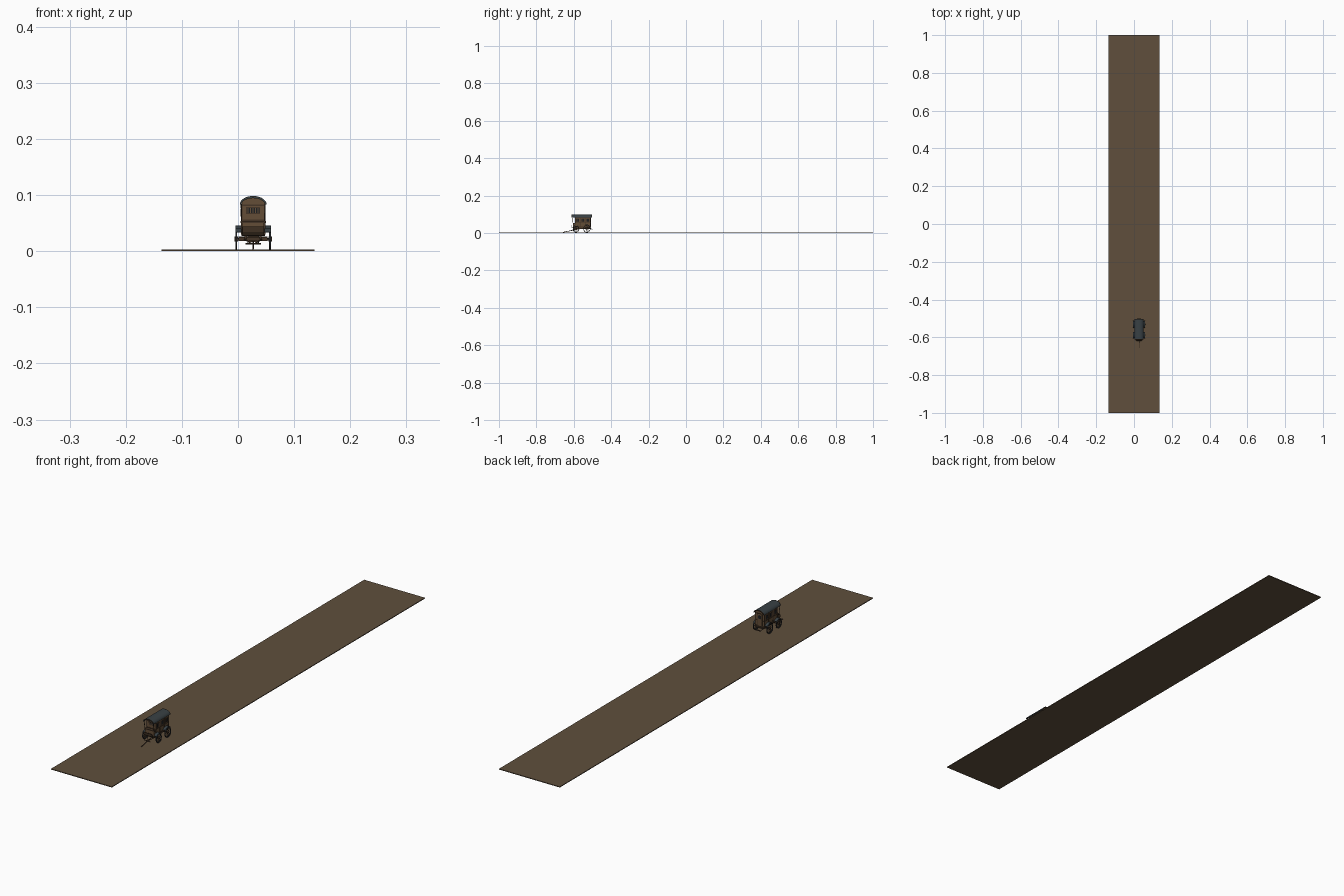
import bpy, bmesh, math
from mathutils import Vector

if "Cube" in bpy.data.objects:
    bpy.data.objects.remove(bpy.data.objects["Cube"])

CX = 0.027  # wagon centre line


def mat(name, rgb):
    m = bpy.data.materials.new(name)
    m.diffuse_color = (*rgb, 1)
    m.use_nodes = True
    m.node_tree.nodes["Principled BSDF"].inputs["Base Color"].default_value = m.diffuse_color
    return m


EARTH = mat("earth brown", (0.115, 0.078, 0.046))
WOOD = mat("wagon wood", (0.125, 0.075, 0.038))
DARK = mat("dark wood", (0.060, 0.036, 0.020))
SLATE = mat("slate roof", (0.040, 0.052, 0.058))
IRON = mat("dark iron", (0.022, 0.025, 0.028))
GLASS = mat("window dark", (0.012, 0.013, 0.015))


def finish(bm, name, m, smooth=False):
    bmesh.ops.recalc_face_normals(bm, faces=bm.faces)
    me = bpy.data.meshes.new(name)
    bm.to_mesh(me)
    bm.free()
    me.materials.append(m)
    ob = bpy.data.objects.new(name, me)
    bpy.context.collection.objects.link(ob)
    if smooth:
        bpy.ops.object.select_all(action='DESELECT')
        ob.select_set(True)
        bpy.context.view_layer.objects.active = ob
        bpy.ops.object.shade_smooth_by_angle(angle=math.radians(35))
    return ob


def box(name, x, y, z, m):
    bm = bmesh.new()
    bmesh.ops.create_cube(bm, size=1)
    for v in bm.verts:
        v.co = [(a[0] + a[1]) / 2 + c * (a[1] - a[0]) for a, c in zip((x, y, z), v.co)]
    return finish(bm, name, m)


def add_rod(bm, a, b, r, seg=8):
    a, b = Vector(a), Vector(b)
    d = b - a
    M = d.to_track_quat('Z', 'Y').to_matrix().to_4x4()
    M.translation = (a + b) / 2
    bmesh.ops.create_cone(bm, cap_ends=True, segments=seg, radius1=r, radius2=r,
                          depth=d.length, matrix=M)


def rod(name, a, b, r, m, seg=8):
    bm = bmesh.new()
    add_rod(bm, a, b, r, seg)
    return finish(bm, name, m, True)


def extrude(name, pts, axis, lo, hi, m, smooth=False):
    """Extrude a closed profile along x (points y,z) or along y (points x,z)."""
    bm = bmesh.new()
    put = (lambda p, t: (t, p[0], p[1])) if axis == 'x' else (lambda p, t: (p[0], t, p[1]))
    A = [bm.verts.new(put(p, lo)) for p in pts]
    B = [bm.verts.new(put(p, hi)) for p in pts]
    n = len(pts)
    bm.faces.new(A)
    bm.faces.new(B)
    for i in range(n):
        bm.faces.new((A[i], A[(i + 1) % n], B[(i + 1) % n], B[i]))
    return finish(bm, name, m, smooth)


def arc(cx, cz, rx, rz, a0, a1, n):
    return [(cx + rx * math.cos(math.radians(a0 + (a1 - a0) * i / n)),
             cz + rz * math.sin(math.radians(a0 + (a1 - a0) * i / n))) for i in range(n + 1)]


def wheel(name, x, y, z, r):
    # rim as a square section ring
    bm = bmesh.new()
    n, w, t = 24, 0.0017, 0.0028
    rings = []
    for rr, dx in ((r, -w), (r, w), (r - t, w), (r - t, -w)):
        rings.append([bm.verts.new((x + dx, y + rr * math.cos(i * math.tau / n),
                                    z + rr * math.sin(i * math.tau / n))) for i in range(n)])
    for k in range(4):
        p, q = rings[k], rings[(k + 1) % 4]
        for i in range(n):
            j = (i + 1) % n
            bm.faces.new((p[i], p[j], q[j], q[i]))
    finish(bm, name + "_rim", IRON, True)
    # spokes
    bm = bmesh.new()
    for i in range(10):
        a = i * math.tau / 10
        add_rod(bm, (x, y, z), (x, y + (r - 0.002) * math.cos(a),
                                z + (r - 0.002) * math.sin(a)), 0.0009, 6)
    finish(bm, name + "_spokes", DARK)
    rod(name + "_hub", (x - 0.0032, y, z), (x + 0.0032, y, z), 0.0036, DARK, 12)


# long ground board
box("ground_board", (-0.136, 0.136), (-1, 1), (0, 0.003), EARTH)

# cabin: tapering walls with an arched top
cabin = [(CX - 0.0195, 0.030), (CX + 0.0195, 0.030), (CX + 0.0205, 0.084)]
cabin += arc(CX, 0.084, 0.0205, 0.011, 15, 165, 10) + [(CX - 0.0205, 0.084)]
extrude("cabin", cabin, 'y', -0.592, -0.510, WOOD)

# arched roof shell with overhang
shell = arc(CX, 0.0835, 0.0235, 0.0145, 0, 180, 14) + arc(CX, 0.0835, 0.0212, 0.0118, 180, 0, 14)
extrude("roof", shell, 'y', -0.611, -0.503, SLATE, True)
for y in (-0.611, -0.5045):
    rib = arc(CX, 0.083, 0.024, 0.0155, 0, 180, 14) + arc(CX, 0.083, 0.021, 0.0115, 180, 0, 14)
    extrude("roof_end_trim", rib, 'y', y, y + 0.0016, DARK)

# horizontal mouldings and corner posts
for z, t in ((0.0315, 0.003), (0.054, 0.0022), (0.081, 0.0022)):
    box("wall_band", (CX - 0.0215, CX + 0.0215), (-0.5935, -0.5085), (z, z + t), DARK)
for s in (-1, 1):
    for y in (-0.592, -0.5655, -0.5375, -0.511):
        box("wall_post", (CX + s * 0.0205 - 0.0011, CX + s * 0.0205 + 0.0011),
            (y - 0.0012, y + 0.0012), (0.030, 0.084), DARK)
    # side windows with frames and a bar
    for y in (-0.579, -0.5515, -0.5245):
        xs = CX + s * 0.0208
        box("side_window_frame", (xs - 0.0008, xs + 0.0008), (y - 0.008, y + 0.008),
            (0.060, 0.077), DARK)
        box("side_window", (xs - 0.0011, xs + 0.0011), (y - 0.0063, y + 0.0063),
            (0.0617, 0.0753), GLASS)
        box("side_window_bar", (xs - 0.0014, xs + 0.0014), (y - 0.0006, y + 0.0006),
            (0.0617, 0.0753), DARK)

# front slot window with bars
box("front_window_frame", (CX - 0.0125, CX + 0.0125), (-0.5935, -0.592), (0.0665, 0.0785), DARK)
box("front_window", (CX - 0.011, CX + 0.011), (-0.594, -0.592), (0.068, 0.077), GLASS)
for i in range(5):
    x = CX - 0.0088 + i * 0.0044
    box("front_window_bar", (x - 0.0009, x + 0.0009), (-0.5948, -0.592), (0.068, 0.077), WOOD)

# rear door, window and steps
box("rear_door_frame", (CX - 0.011, CX + 0.011), (-0.511, -0.5085), (0.033, 0.082), DARK)
box("rear_door", (CX - 0.0093, CX + 0.0093), (-0.510, -0.508), (0.034, 0.0803), WOOD)
box("rear_door_window", (CX - 0.006, CX + 0.006), (-0.509, -0.5075), (0.062, 0.075), GLASS)
for y, z in ((-0.507, 0.026), (-0.502, 0.016)):
    box("rear_step", (CX - 0.010, CX + 0.010), (y - 0.004, y + 0.002), (z, z + 0.0018), DARK)
for s in (-1, 1):
    rod("step_rail", (CX + s * 0.0095, -0.512, 0.031), (CX + s * 0.0095, -0.502, 0.015), 0.0008, IRON, 6)

# driver's box, bench and curved footboard
box("driver_box", (CX - 0.0195, CX + 0.0195), (-0.603, -0.592), (0.030, 0.0505), WOOD)
box("driver_bench", (CX - 0.0225, CX + 0.0225), (-0.605, -0.592), (0.0505, 0.0535), DARK)
foot = [(-0.600, 0.028), (-0.609, 0.028), (-0.6135, 0.034), (-0.6155, 0.044),
        (-0.614, 0.044), (-0.612, 0.035), (-0.608, 0.030), (-0.600, 0.030)]
extrude("footboard", foot, 'x', CX - 0.019, CX + 0.019, DARK)
# roof supports
for s in (-1, 1):
    rod("porch_post", (CX + s * 0.0205, -0.604, 0.052), (CX + s * 0.0212, -0.607, 0.084), 0.0011, DARK)

# chassis
box("chassis_floor", (CX - 0.021, CX + 0.021), (-0.602, -0.507), (0.0275, 0.0305), DARK)
for s in (-1, 1):
    x = CX + s * 0.013
    box("chassis_beam", (x - 0.002, x + 0.002), (-0.602, -0.507), (0.022, 0.028), DARK)

# wheels, axles, mudguards
for end, y, r in (("front", -0.588, 0.0175), ("rear", -0.530, 0.0195)):
    z = 0.003 + r
    box(end + "_axle_beam", (CX - 0.026, CX + 0.026), (y - 0.003, y + 0.003), (z - 0.002, z + 0.004), DARK)
    rod(end + "_axle", (CX - 0.031, y, z), (CX + 0.031, y, z), 0.0014, IRON)
    for s in (-1, 1):
        side = "left" if s < 0 else "right"
        wheel(f"{end}_{side}_wheel", CX + s * 0.0302, y, z, r)
        guard = arc(y, z, r + 0.0035, r + 0.0035, 40, 140, 10) + arc(y, z, r + 0.0023, r + 0.0023, 140, 40, 10)
        a, b = sorted((CX + s * 0.0205, CX + s * 0.0318))
        extrude(f"{end}_{side}_mudguard", guard, 'x', a, b, SLATE)

# draw pole with splayed braces and crossbar
rod("draw_pole", (CX, -0.590, 0.018), (CX, -0.657, 0.0045), 0.0014, DARK)
for s in (-1, 1):
    rod("pole_brace", (CX + s * 0.015, -0.594, 0.021), (CX, -0.620, 0.012), 0.0012, DARK)
rod("pole_crossbar", (CX - 0.014, -0.617, 0.0135), (CX + 0.014, -0.617, 0.0135), 0.0012, DARK)
